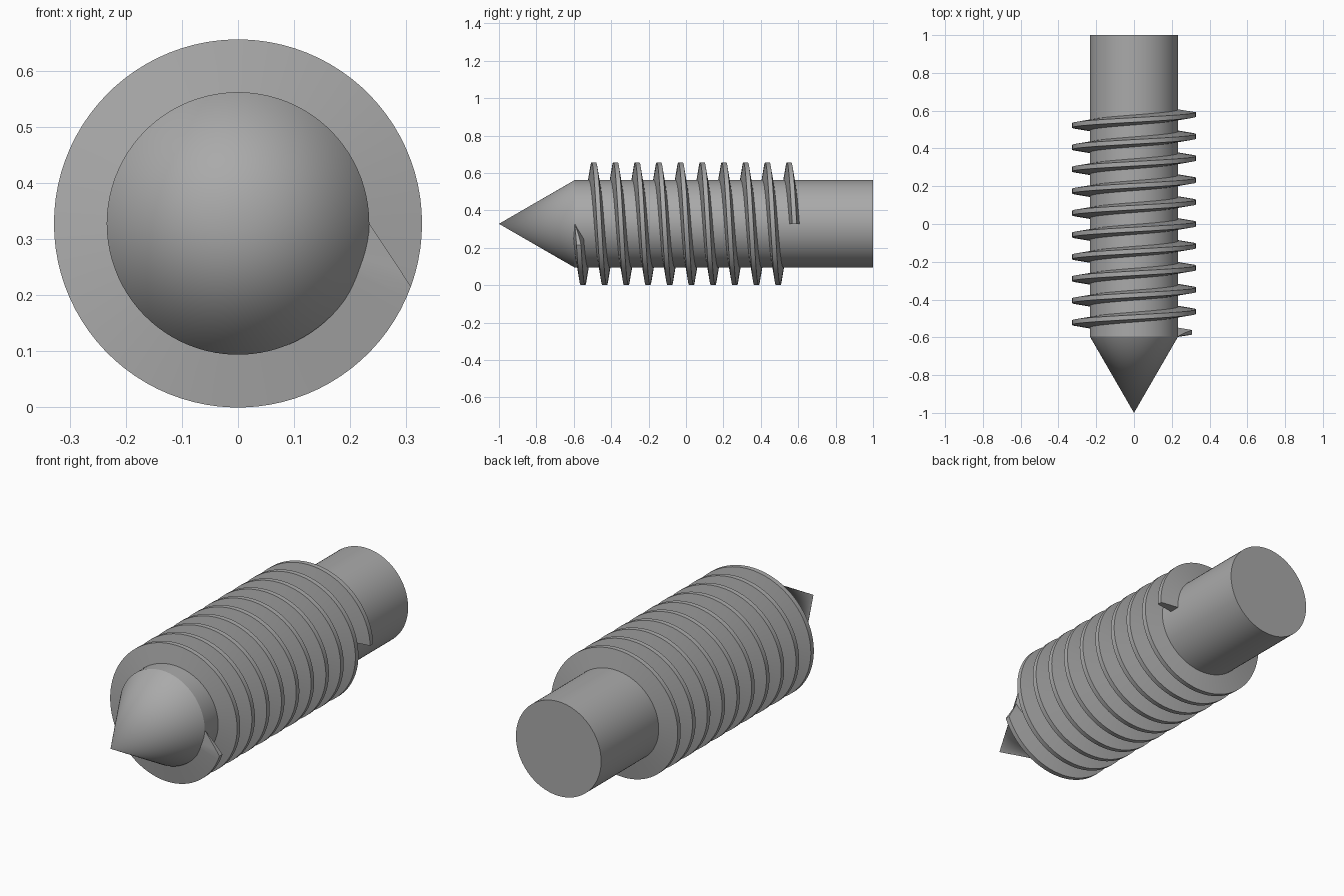
import bpy, bmesh, math

if "Cube" in bpy.data.objects:
    bpy.data.objects.remove(bpy.data.objects["Cube"])

CORE_R, THREAD_R = 0.234, 0.328
AXIS_Z = 0.328
SHOULDER_Y = -0.595
PITCH, TURNS, START_Y = 0.116, 10, -0.58
STEPS = 90                      # segments per turn
TAPER = math.radians(20)        # run-in of the thread

steel = bpy.data.materials.new("grey steel")
steel.diffuse_color = (0.40, 0.40, 0.40, 1)
steel.use_nodes = True
steel.node_tree.nodes["Principled BSDF"].inputs["Base Color"].default_value = steel.diffuse_color


def finish(name, bm):
    bmesh.ops.recalc_face_normals(bm, faces=bm.faces)
    mesh = bpy.data.meshes.new(name)
    bm.to_mesh(mesh)
    bm.free()
    mesh.materials.append(steel)
    obj = bpy.data.objects.new(name, mesh)
    bpy.context.collection.objects.link(obj)
    bpy.context.view_layer.objects.active = obj
    obj.select_set(True)
    bpy.ops.object.shade_smooth_by_angle(angle=math.radians(25))
    obj.select_set(False)


def polar(r, y, angle):
    return (r * math.cos(angle), y, AXIS_Z + r * math.sin(angle))


# Shank: pointed cone running into a plain cylinder
bm = bmesh.new()
rings = [[bm.verts.new(polar(CORE_R, y, 2 * math.pi * i / STEPS)) for i in range(STEPS)]
         for y in (SHOULDER_Y, 1.0)]
tip = bm.verts.new((0, -1, AXIS_Z))
for i in range(STEPS):
    j = (i + 1) % STEPS
    bm.faces.new((rings[0][i], rings[0][j], rings[1][j], rings[1][i]))
    bm.faces.new((tip, rings[0][j], rings[0][i]))
bm.faces.new(rings[1])
finish("shank", bm)

# Thread: trapezoid section swept along a helix, growing from a point at the front
section = [(CORE_R - 0.003, -0.027), (THREAD_R, -0.012),
           (THREAD_R, 0.012), (CORE_R - 0.003, 0.027)]
bm = bmesh.new()
loops = []
for k in range(TURNS * STEPS + 1):
    a = 2 * math.pi * k / STEPS
    y = START_Y + PITCH * k / STEPS
    grow = min(1, max(a / TAPER, 0.01))
    loop = []
    for r, dy in section:
        if r > CORE_R and grow < 1:
            # straight run-in edge from the shank out to the rim
            x0, x1 = CORE_R, THREAD_R * math.cos(TAPER)
            z1 = THREAD_R * math.sin(TAPER)
            t = math.tan(a)
            s = x0 * t / (z1 - (x1 - x0) * t)
            r = math.hypot(x0 + s * (x1 - x0), s * z1)
        offset = -0.015 * (1 - grow) + dy * grow
        loop.append(bm.verts.new(polar(r, y + offset, -a)))
    loops.append(loop)
for p, q in zip(loops, loops[1:]):
    for i in range(4):
        j = (i + 1) % 4
        bm.faces.new((p[i], p[j], q[j], q[i]))
bm.faces.new(loops[0])
bm.faces.new(loops[-1])
finish("screw_thread", bm)
